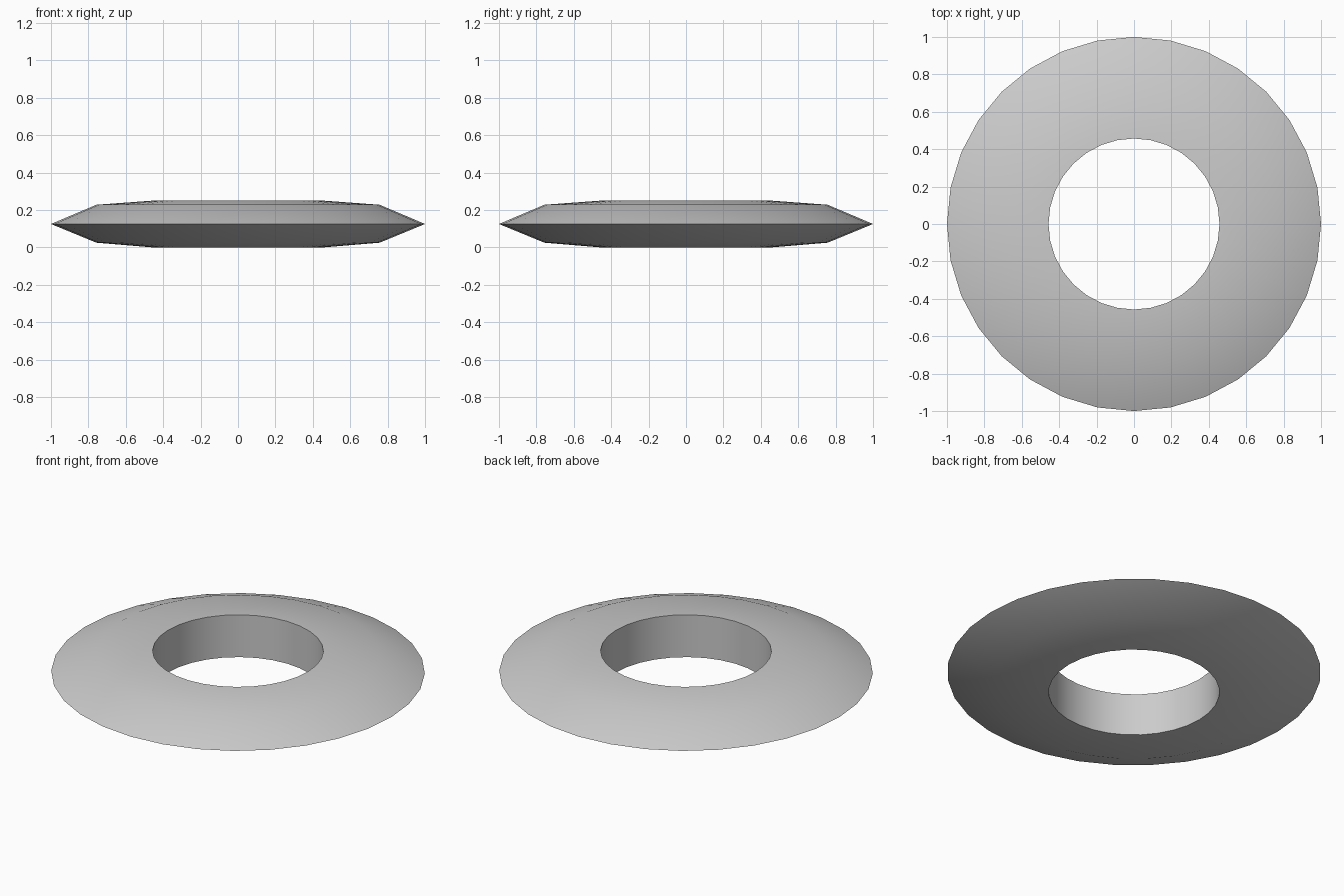
import bpy, bmesh
from math import sin, cos, pi, radians

if "Cube" in bpy.data.objects:
    bpy.data.objects.remove(bpy.data.objects["Cube"])

SIDES = 32
# Ring cross-section (radius, height): straight bore, gently sloped faces, pointed rim
PROFILE = [(0.457, 0.0), (0.757, 0.025), (1.0, 0.125), (0.757, 0.228), (0.457, 0.25)]

bm = bmesh.new()
rings = [[bm.verts.new((r * cos(2 * pi * i / SIDES), r * sin(2 * pi * i / SIDES), z))
          for i in range(SIDES)] for r, z in PROFILE]

# Skin each band of the closed profile
for k, ring in enumerate(rings):
    nxt = rings[(k + 1) % len(rings)]
    for i in range(SIDES):
        j = (i + 1) % SIDES
        bm.faces.new((ring[i], ring[j], nxt[j], nxt[i]))
bmesh.ops.recalc_face_normals(bm, faces=bm.faces)

mesh = bpy.data.meshes.new("ring_disc")
bm.to_mesh(mesh)
bm.free()
ring_disc = bpy.data.objects.new("ring_disc", mesh)
bpy.context.collection.objects.link(ring_disc)

# Smooth outside with sharp bore edges
bpy.context.view_layer.objects.active = ring_disc
ring_disc.select_set(True)
bpy.ops.object.shade_smooth_by_angle(angle=radians(60))
